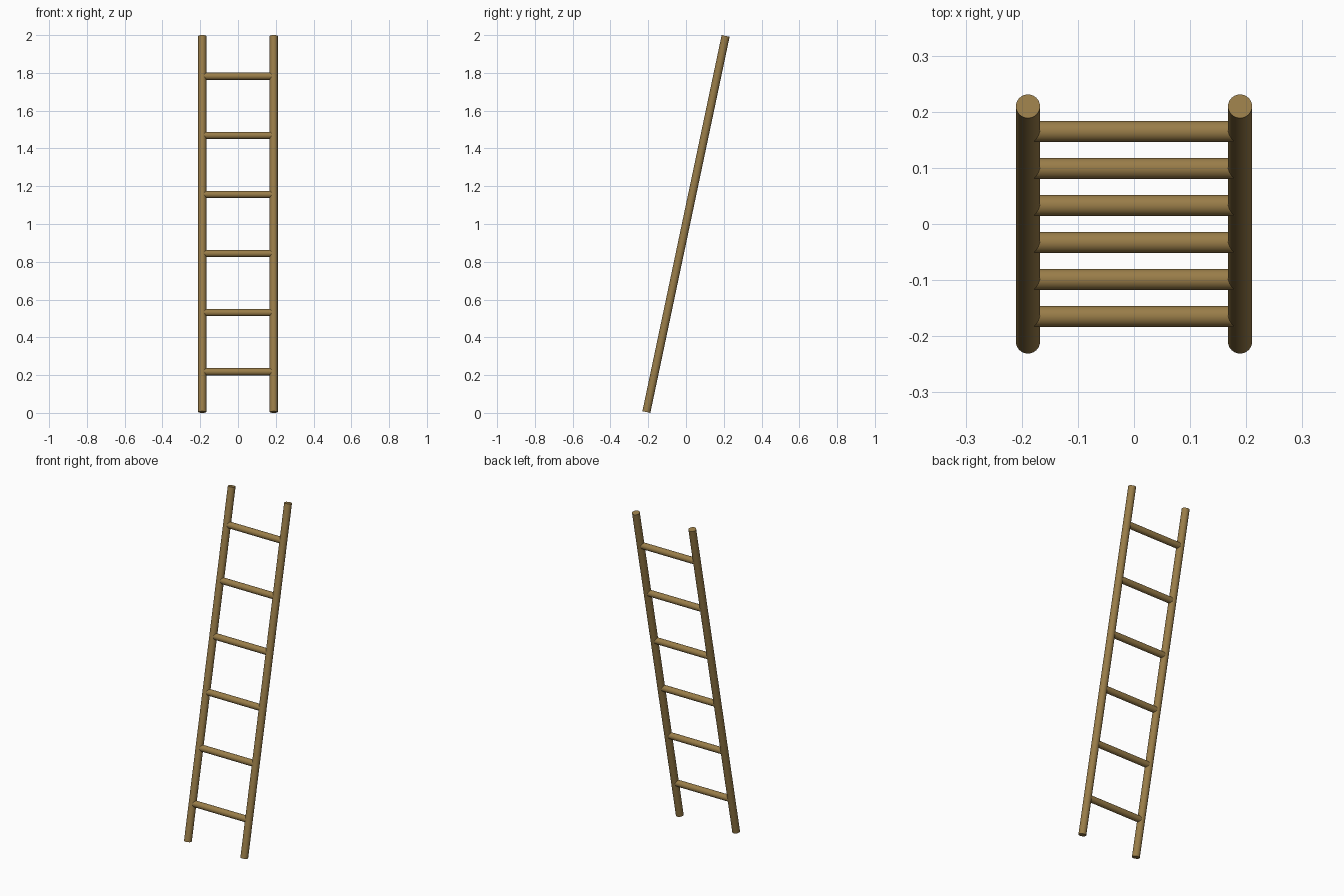
import bpy
import math
from mathutils import Vector

if "Cube" in bpy.data.objects:
    bpy.data.objects.remove(bpy.data.objects["Cube"])

LEAN = math.radians(11.9)      # ladder leans back toward +y
RAIL_R, RUNG_R = 0.0215, 0.019
RAIL_X = 0.189
HALF = (1 - RAIL_R * math.sin(LEAN)) / math.cos(LEAN)   # half rail length
AXIS = Vector((0, math.sin(LEAN), math.cos(LEAN)))
MID = Vector((0, 0, 1))

wood = bpy.data.materials.new("brown_wood")
wood.diffuse_color = (0.32, 0.205, 0.066, 1)
wood.use_nodes = True
wood.node_tree.nodes["Principled BSDF"].inputs["Base Color"].default_value = wood.diffuse_color


def pole(name, radius, length, location, rotation):
    bpy.ops.mesh.primitive_cylinder_add(vertices=32, radius=radius, depth=length,
                                        location=location, rotation=rotation)
    ob = bpy.context.object
    ob.name = name
    ob.data.materials.append(wood)
    bpy.ops.object.shade_smooth_by_angle(angle=math.radians(40))
    return ob


# Two leaning side rails
for side, label in ((-1, "left"), (1, "right")):
    pole(f"{label}_rail", RAIL_R, 2 * HALF, MID + Vector((side * RAIL_X, 0, 0)), (-LEAN, 0, 0))

# Six evenly spaced rungs, ending inside the rails
for i in range(6):
    along = (i - 2.5) * 0.3197
    pole(f"rung_{i + 1}", RUNG_R, 2 * RAIL_X, MID + AXIS * along, (0, math.pi / 2, 0))
